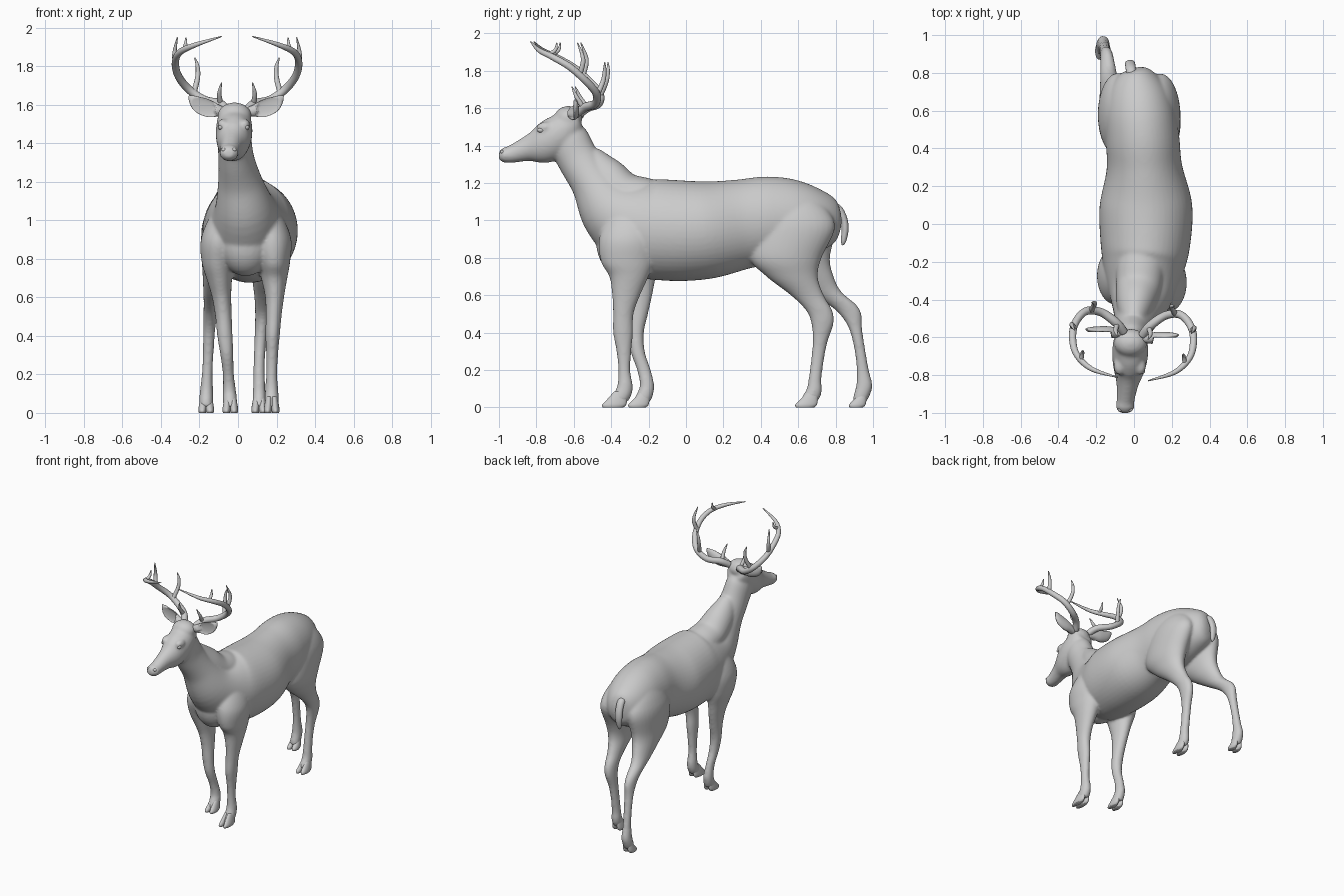
import bpy, bmesh, math
from mathutils import Vector


def spline(rows, steps):
    """Catmull-Rom through rows of any length."""
    out, n = [], len(rows)
    for i in range(n - 1):
        a, b, c, d = (rows[max(0, min(n - 1, i + k))] for k in (-1, 0, 1, 2))
        for s in range(steps):
            t = s / steps
            out.append([0.5 * (2*q + (r-p)*t + (2*p-5*q+4*r-w)*t*t + (3*q-p-3*r+w)*t**3)
                        for p, q, r, w in zip(a, b, c, d)])
    return out + [list(rows[-1])]


def loft(bm, rows, flat=False, sides=48, steps=6):
    """Skin elliptical rings (x, y, z, half width, half height) along a path."""
    pts = spline(rows, steps)
    pos = [Vector(p[:3]) for p in pts]
    side, prev = None, None
    for i, p in enumerate(pts):
        t = (pos[min(i + 1, len(pos) - 1)] - pos[max(i - 1, 0)]).normalized()
        if flat:
            side, up = Vector((1, 0, 0)), Vector((0, 1, 0))
        else:
            if side is None:
                side = Vector((0, 1, 0)) if abs(t.x) > 0.7 else Vector((1, 0, 0))
            side = (side - t * side.dot(t)).normalized()
            up = t.cross(side)
        a, b = max(p[3], .002), max(p[4], .002)
        ring = []
        for k in range(sides):
            ang = 2 * math.pi * k / sides
            ring.append(bm.verts.new(pos[i] + side * a * math.cos(ang) + up * b * math.sin(ang)))
        if prev:
            for k in range(sides):
                m = (k + 1) % sides
                bm.faces.new((prev[k], prev[m], ring[m], ring[k]))
        else:
            bm.faces.new(ring[::-1])
        prev = ring
    bm.faces.new(prev)


def leg(bm, rows, sides=32):
    """Rows of (z, front y, back y, x, half width)."""
    loft(bm, [(x, (f + b) / 2, z, w, (b - f) / 2) for z, f, b, x, w in rows], flat=True, sides=sides)


def finish(name, bm):
    bmesh.ops.recalc_face_normals(bm, faces=bm.faces[:])
    for f in bm.faces:
        f.smooth = True
    me = bpy.data.meshes.new(name)
    bm.to_mesh(me)
    bm.free()
    ob = bpy.data.objects.new(name, me)
    bpy.context.collection.objects.link(ob)
    return ob


def ball(bm, loc, scale):
    new = bmesh.ops.create_uvsphere(bm, u_segments=24, v_segments=16, radius=1)["verts"]
    for v in new:
        v.co = Vector(loc) + Vector(c * s for c, s in zip(v.co, scale))


body = bmesh.new()

# torso and neck
loft(body, [
    (.00, .825, 1.00, .03, .03), (.005, .80, 1.00, .09, .11), (.015, .72, 1.00, .15, .165),
    (.03, .60, 1.00, .185, .213), (.045, .45, 1.00, .195, .235), (.055, .30, .98, .20, .24),
    (.063, .10, .948, .245, .262), (.06, -.10, .948, .238, .27), (.048, -.25, .972, .21, .258),
    (.035, -.395, 1.055, .16, .18), (.01, -.495, 1.20, .115, .122), (-.01, -.575, 1.325, .092, .112),
    (-.02, -.635, 1.44, .085, .11), (-.025, -.66, 1.50, .06, .07)])
# withers
loft(body, [
    (.04, -.06, 1.11, .03, .03), (.04, -.12, 1.11, .10, .09), (.035, -.22, 1.12, .125, .108),
    (.025, -.33, 1.15, .12, .108), (.008, -.43, 1.235, .10, .108), (-.003, -.52, 1.34, .06, .07)])
# brisket
ball(body, (.04, -.35, .88), (.14, .13, .17))
# head and skull
loft(body, [
    (-.02, -.565, 1.56, .03, .03), (-.02, -.595, 1.545, .078, .07), (-.02, -.67, 1.465, .095, .108),
    (-.025, -.76, 1.408, .085, .104), (-.035, -.85, 1.382, .058, .067), (-.045, -.935, 1.354, .047, .047),
    (-.047, -.975, 1.35, .048, .04), (-.047, -1.0, 1.352, .024, .022)])
ball(body, (-.018, -.63, 1.545), (.088, .075, .067))
# brows
for s in (-1, 1):
    ball(body, (-.022 + s * .056, -.75, 1.497), (.03, .05, .03))

# front legs, posed differently
leg(body, [
    (1.10, -.36, -.20, .11, .05), (1.02, -.42, -.17, .145, .085), (.90, -.465, -.15, .172, .105),
    (.78, -.455, -.17, .185, .085),
    (.70, -.41, -.20, .188, .068), (.60, -.395, -.245, .19, .049), (.50, -.39, -.28, .185, .041),
    (.40, -.39, -.283, .18, .037), (.30, -.372, -.292, .177, .031), (.20, -.362, -.298, .175, .029),
    (.12, -.367, -.285, .175, .034), (.07, -.39, -.29, .175, .037), (.03, -.42, -.31, .175, .036)])
leg(body, [
    (1.10, -.34, -.18, -.02, .05), (1.02, -.39, -.14, -.06, .085), (.90, -.43, -.12, -.09, .103),
    (.78, -.40, -.14, -.105, .083),
    (.68, -.36, -.165, -.095, .063), (.60, -.33, -.18, -.085, .05), (.50, -.312, -.203, -.075, .043),
    (.40, -.307, -.225, -.068, .04), (.30, -.297, -.22, -.058, .034), (.20, -.262, -.188, -.05, .029),
    (.12, -.247, -.17, -.045, .034), (.07, -.265, -.175, -.042, .037), (.03, -.285, -.19, -.04, .036)])
# hind legs
leg(body, [
    (1.12, .44, .70, .11, .07), (1.04, .38, .77, .13, .094), (.95, .35, .795, .142, .103),
    (.80, .34, .725, .147, .097),
    (.70, .43, .705, .145, .073), (.60, .56, .737, .135, .05), (.52, .64, .782, .13, .041),
    (.45, .67, .79, .125, .037), (.35, .677, .757, .115, .031), (.25, .668, .737, .11, .029),
    (.15, .655, .724, .11, .031), (.10, .645, .727, .11, .034), (.06, .622, .72, .11, .034),
    (.03, .61, .70, .11, .033)])
leg(body, [
    (1.12, .44, .70, -.05, .07), (1.04, .39, .77, -.07, .095), (.95, .36, .80, -.085, .105),
    (.80, .40, .77, -.10, .088),
    (.70, .53, .79, -.115, .068), (.62, .65, .83, -.13, .05), (.55, .76, .91, -.14, .039),
    (.50, .82, .938, -.145, .035), (.42, .872, .942, -.15, .031), (.30, .902, .96, -.155, .028),
    (.20, .912, .978, -.16, .028), (.12, .91, .997, -.163, .034), (.07, .897, .985, -.165, .036),
    (.03, .89, .965, -.165, .034)])

# fuse into one smooth skin
ob = finish("deer_body", body)
mod = ob.modifiers.new("fuse", 'REMESH')
mod.mode = 'VOXEL'
mod.voxel_size = .009
mod.use_smooth_shade = True
mod = ob.modifiers.new("soften", 'SMOOTH')
mod.factor = .5
mod.iterations = 9

# cloven hooves: two toes per foot
for i, (x, f, b) in enumerate([(.175, -.45, -.315), (-.04, -.31, -.195), (.11, .583, .705), (-.165, .87, .965)]):
    bm = bmesh.new()
    for s in (-1, 1):
        leg(bm, [(.085, f + .065, b, x + s * .014, .015), (.045, f + .03, b, x + s * .017, .02),
                 (.015, f + .002, b - .005, x + s * .02, .021), (0, f + .005, b - .02, x + s * .02, .018)], 20)
    finish("hoof_%d" % (i + 1), bm)

# tail
bm = bmesh.new()
loft(bm, [(-.01, .76, 1.07, .025, .025), (-.015, .81, 1.065, .027, .022), (-.02, .842, 1.01, .027, .02),
          (-.022, .85, .95, .026, .019), (-.022, .842, .89, .016, .014), (-.022, .836, .868, .004, .004)], sides=20)
finish("tail", bm)

for s, side in ((1, "left"), (-1, "right")):
    # ears: cupped leaves
    dy = 0 if s > 0 else .03
    bm = bmesh.new()
    loft(bm, [(-.01 + s * x, y + dy, z, a, b) for x, y, z, a, b in [
        (.05, -.605, 1.56, .02, .022), (.09, -.605, 1.568, .028, .03), (.14, -.603, 1.58, .032, .044),
        (.19, -.597, 1.60, .025, .042), (.225, -.59, 1.627, .013, .025), (.245, -.587, 1.645, .003, .004)]], sides=24)
    for v in bm.verts:
        # hollow the forward-facing side
        if v.co.y < -.602 + dy and (v.co.x + .01) * s > .11:
            v.co.y += (-.602 + dy - v.co.y) * 1.3
    finish("ear_" + side, bm)

    # eyes
    bm = bmesh.new()
    ball(bm, (-.022 + s * .066, -.775, 1.483), (.015, .02, .014))
    finish("eye_" + side, bm)

    # nostrils
    bm = bmesh.new()
    ball(bm, (-.047 + s * .026, -.982, 1.366), (.013, .012, .01))
    finish("nostril_" + side, bm)

    # antlers: main beam and tines as (x, y, z, radius)
    bm = bmesh.new()
    for path in (
        [(.05, -.59, 1.57, .024), (.09, -.54, 1.605, .024), (.17, -.485, 1.625, .022), (.25, -.48, 1.68, .021),
         (.305, -.54, 1.75, .02), (.32, -.62, 1.82, .019), (.298, -.71, 1.872, .017), (.22, -.785, 1.91, .013),
         (.08, -.83, 1.955, .003)],
        [(.085, -.55, 1.605, .014), (.092, -.585, 1.66, .011), (.08, -.61, 1.715, .003)],
        [(.225, -.48, 1.66, .015), (.205, -.445, 1.74, .013), (.205, -.435, 1.80, .01), (.22, -.435, 1.845, .003)],
        [(.31, -.57, 1.775, .015), (.325, -.55, 1.86, .012), (.31, -.58, 1.95, .003)],
        [(.275, -.74, 1.885, .012), (.268, -.70, 1.91, .01), (.265, -.69, 1.95, .003)],
    ):
        loft(bm, [(-.005 + s * x, y + dy * .6, z, r, r) for x, y, z, r in path], sides=14)
    finish("antler_" + side, bm)
